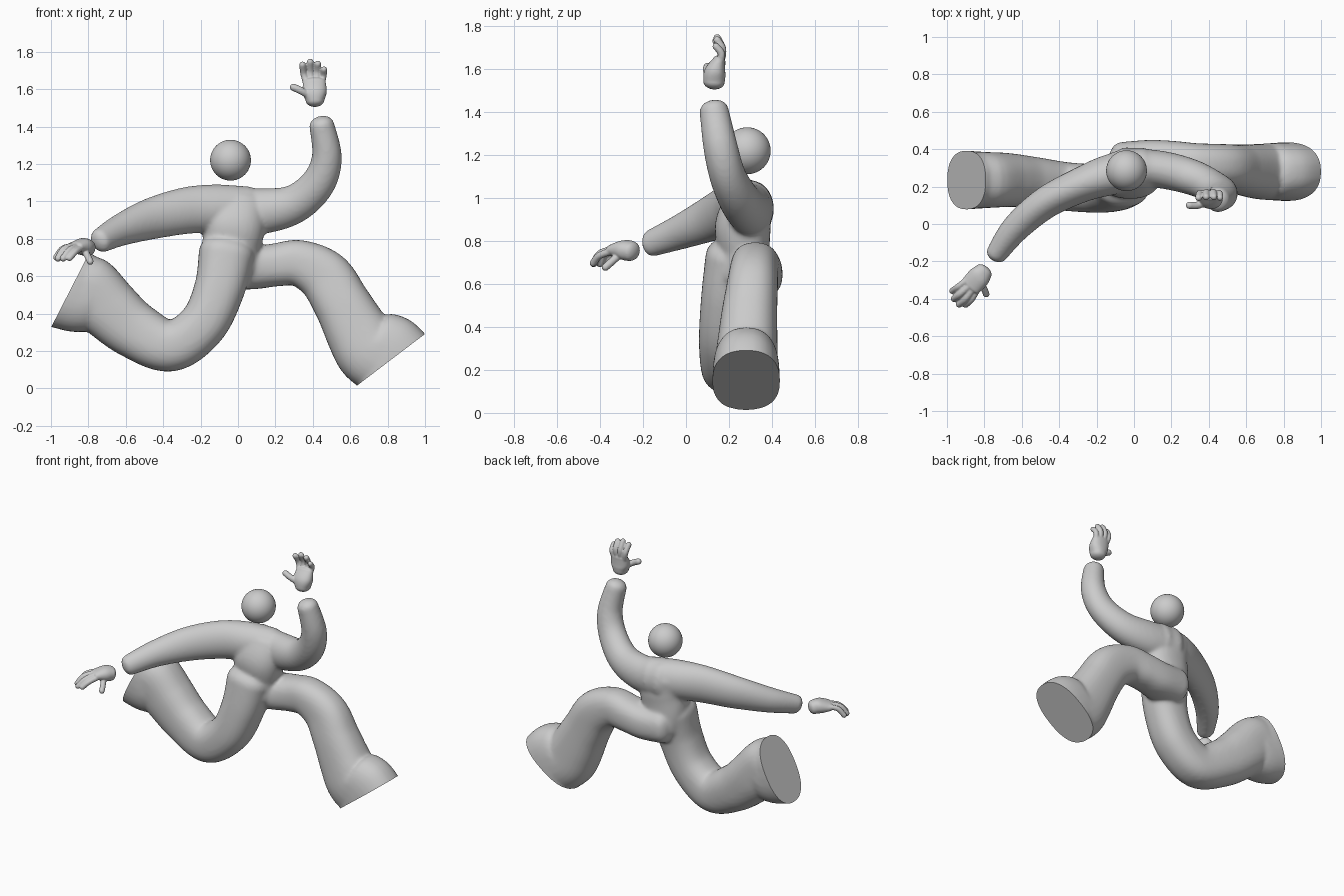
import bpy, bmesh, math
from mathutils import Vector

if "Cube" in bpy.data.objects:
    bpy.data.objects.remove(bpy.data.objects["Cube"])

grey = bpy.data.materials.new("light grey")
grey.diffuse_color = (0.6, 0.6, 0.6, 1)
grey.use_nodes = True
grey.node_tree.nodes["Principled BSDF"].inputs["Base Color"].default_value = grey.diffuse_color


def spline(pts, steps=8):
    """Catmull-Rom through rows of (x, y, z, radius in front plane, radius in depth)."""
    p = [pts[0]] + list(pts) + [pts[-1]]
    out = []
    for i in range(1, len(p) - 2):
        for s in range(steps):
            t = s / steps
            out.append([0.5 * (2 * b + (c - a) * t + (2 * a - 5 * b + 4 * c - d) * t * t
                               + (3 * b - a - 3 * c + d) * t ** 3)
                        for a, b, c, d in zip(p[i - 1], p[i], p[i + 1], p[i + 2])])
    return out + [list(pts[-1])]


def tube(bm, pts, power=2.0, bulge=0.7, n=32):
    """Sweep an oval along the path and round both ends."""
    rows = spline(pts)
    pos = [Vector(r[:3]) for r in rows]
    last = len(rows) - 1
    frames = []
    for i in range(last + 1):
        t = (pos[min(i + 1, last)] - pos[max(i - 1, 0)]).normalized()
        frames.append((pos[i], t, rows[i][3], rows[i][4]))

    def end(f, sign):
        c, t, a, b = f
        res = []
        for k in range(1, 6):
            w = k / 5 * math.radians(85)
            res.append((c + t * sign * math.sin(w) * min(a, b) * bulge, t,
                        a * math.cos(w), b * math.cos(w)))
        return res
    frames = end(frames[0], -1)[::-1] + frames + end(frames[-1], 1)
    rings = []
    for c, t, a, b in frames:
        u = t.cross(Vector((0, 1, 0))).normalized()
        v = t.cross(u)
        ring = []
        for k in range(n):
            w = 2 * math.pi * k / n
            cw, sw = math.cos(w), math.sin(w)
            ring.append(bm.verts.new(c + u * a * math.copysign(abs(cw) ** (2 / power), cw)
                                     + v * b * math.copysign(abs(sw) ** (2 / power), sw)))
        rings.append(ring)
    for r, s in zip(rings, rings[1:]):
        for k in range(n):
            bm.faces.new((r[k], r[(k + 1) % n], s[(k + 1) % n], s[k]))
    bm.faces.new(rings[0][::-1])
    bm.faces.new(rings[-1])


def finish(name, bm, voxel, smooth):
    """Fuse the overlapping tubes into one smooth skin."""
    bmesh.ops.recalc_face_normals(bm, faces=bm.faces)
    me = bpy.data.meshes.new(name)
    bm.to_mesh(me)
    bm.free()
    me.materials.append(grey)
    ob = bpy.data.objects.new(name, me)
    bpy.context.collection.objects.link(ob)
    bpy.ops.object.select_all(action='DESELECT')
    bpy.context.view_layer.objects.active = ob
    ob.select_set(True)
    m = ob.modifiers.new("fuse", 'REMESH')
    m.mode = 'VOXEL'
    m.voxel_size = voxel
    s = ob.modifiers.new("soften", 'SMOOTH')
    s.factor = 0.5
    s.iterations = smooth
    bpy.ops.object.modifier_apply(modifier="fuse")
    bpy.ops.object.modifier_apply(modifier="soften")
    bpy.ops.object.shade_smooth()
    return ob


# body: torso, arms and legs
bm = bmesh.new()
tube(bm, [(-.03, .27, .64, .14, .13), (-.035, .27, .75, .155, .12), (-.02, .265, .87, .165, .13),
          (-.02, .29, .98, .17, .11)], 2.3)
tube(bm, [(.05, .30, .95, .13, .11), (-.12, .265, .96, .13, .11), (-.28, .21, .95, .125, .095),
          (-.47, .115, .905, .11, .085), (-.63, -.02, .845, .085, .075),
          (-.735, -.16, .79, .066, .056)])
tube(bm, [(-.05, .31, .95, .13, .10), (.15, .29, .95, .12, .10), (.31, .25, .99, .103, .095),
          (.43, .195, 1.10, .092, .085), (.475, .16, 1.24, .08, .08),
          (.447, .13, 1.41, .067, .068)])
tube(bm, [(-.06, .23, .72, .15, .14), (-.10, .20, .53, .135, .13), (-.19, .19, .34, .13, .13),
          (-.36, .20, .227, .137, .13), (-.55, .225, .31, .153, .135), (-.69, .235, .425, .168, .145),
          (-.795, .235, .53, .178, .15), (-.838, .235, .508, .207, .153),
          (-.895, .235, .53, .226, .157), (-.96, .235, .563, .226, .157)], 2.4)
tube(bm, [(-.05, .30, .65, .12, .14), (.08, .325, .645, .115, .125), (.20, .33, .66, .115, .115),
          (.33, .32, .668, .125, .112), (.465, .31, .595, .145, .118), (.555, .295, .455, .152, .13),
          (.64, .285, .30, .172, .142), (.70, .28, .21, .19, .15), (.772, .28, .18, .23, .155),
          (.81, .28, .15, .236, .157), (.86, .28, .085, .236, .157)], 2.4)
body = finish("body", bm, 0.011, 9)

# flat soles cut across both flared legs
bm = bmesh.new()
bm.from_mesh(body.data)
for co, no in (((-.895, .235, .53), (-.89, 0, .456)), ((.81, .28, .147), (.605, 0, -.796))):
    co = Vector(co)
    faces = [f for f in bm.faces if (f.calc_center_median() - co).length < 0.36
             and f.calc_center_median().y > 0.03]
    geom = faces + list({e for f in faces for e in f.edges}) + list({v for f in faces for v in f.verts})
    bmesh.ops.bisect_plane(bm, geom=geom, plane_co=co, plane_no=no, clear_outer=True)
    rim = [e for e in bm.edges if e.is_boundary]
    for f in bmesh.ops.holes_fill(bm, edges=rim, sides=0)["faces"]:
        f.smooth = False
bmesh.ops.recalc_face_normals(bm, faces=bm.faces)
bm.to_mesh(body.data)
bm.free()
bpy.ops.object.select_all(action='DESELECT')
bpy.context.view_layer.objects.active = body
body.select_set(True)
bpy.ops.object.shade_smooth_by_angle(angle=math.radians(40))

# head
bpy.ops.mesh.primitive_uv_sphere_add(segments=48, ring_count=24, radius=.109, location=(-.04, .285, 1.22))
head = bpy.context.object
head.name = "head"
head.data.materials.append(grey)
bpy.ops.object.shade_smooth()


def hand(name, palm, fingers):
    bm = bmesh.new()
    tube(bm, palm, 2.2)
    for r, *path in fingers:
        tube(bm, [(*p, r, r) for p in path], n=16, bulge=1)
    finish(name, bm, 0.005, 4)


# raised hand
hand("raised_hand",
     [(.412, .13, 1.54, .05, .05), (.41, .135, 1.585, .065, .05), (.408, .155, 1.64, .06, .03)],
     [(.018, (.368, .155, 1.62), (.352, .165, 1.68), (.345, .14, 1.73)),
      (.018, (.393, .16, 1.63), (.387, .17, 1.69), (.386, .145, 1.745)),
      (.018, (.42, .16, 1.63), (.424, .17, 1.69), (.427, .145, 1.735)),
      (.017, (.445, .155, 1.62), (.457, .165, 1.67), (.46, .14, 1.705)),
      (.02, (.39, .12, 1.56), (.34, .10, 1.59), (.297, .10, 1.61))])

# lowered hand
hand("lowered_hand",
     [(-.805, -.255, .752, .045, .05), (-.83, -.285, .758, .046, .06), (-.872, -.33, .755, .03, .058)],
     [(.017, (-.895, -.30, .76), (-.94, -.335, .745), (-.972, -.358, .70)),
      (.018, (-.875, -.325, .765), (-.93, -.375, .745), (-.962, -.40, .695)),
      (.018, (-.86, -.345, .76), (-.90, -.40, .74), (-.935, -.43, .695)),
      (.017, (-.84, -.355, .75), (-.87, -.405, .73), (-.90, -.432, .697)),
      (.018, (-.82, -.31, .735), (-.80, -.35, .70), (-.79, -.375, .678))])
